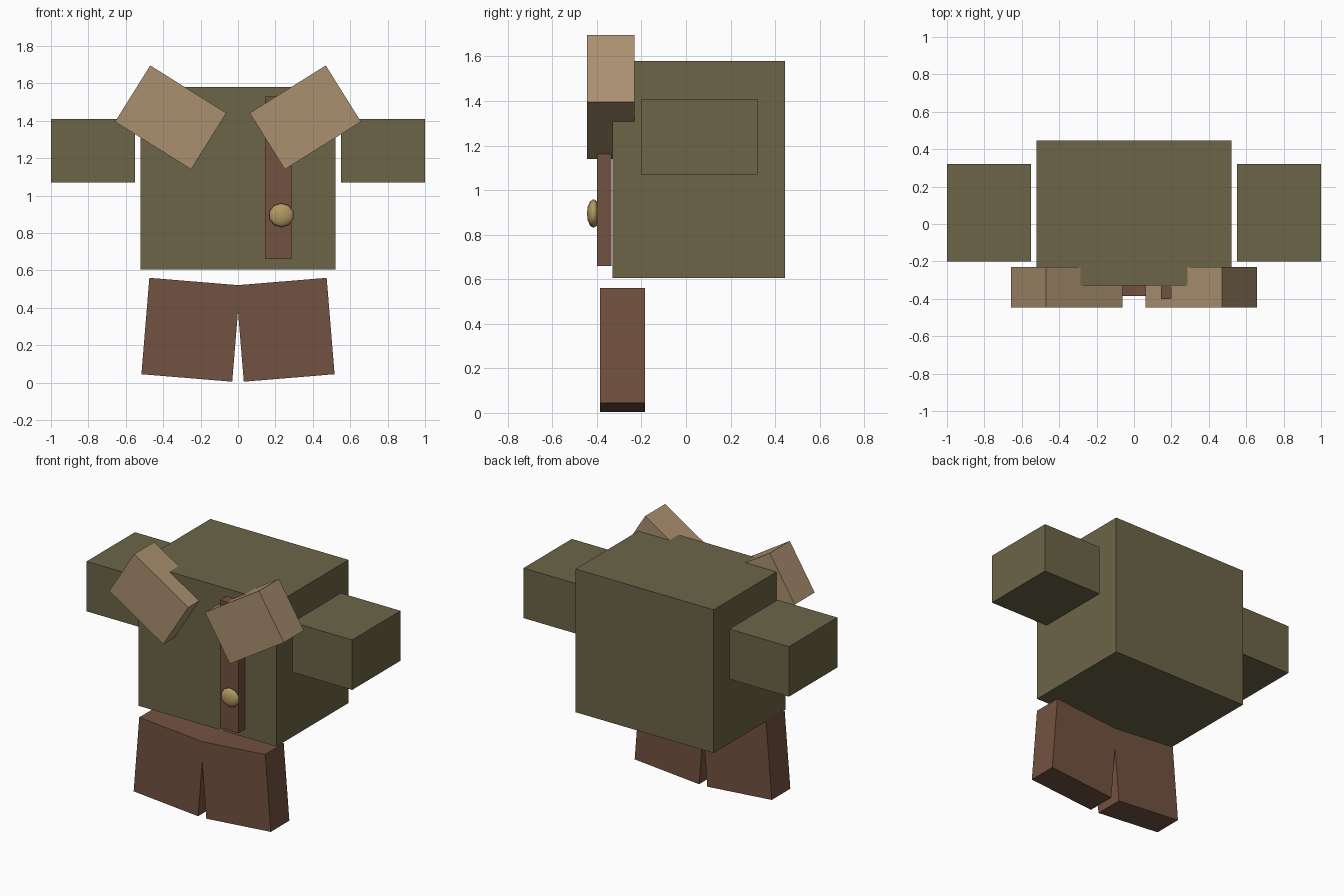
import bpy
from math import radians, pi

if "Cube" in bpy.data.objects:
    bpy.data.objects.remove(bpy.data.objects["Cube"])


def material(name, rgb):
    mat = bpy.data.materials.new(name)
    mat.diffuse_color = (*rgb, 1)
    mat.use_nodes = True
    mat.node_tree.nodes["Principled BSDF"].inputs["Base Color"].default_value = mat.diffuse_color
    return mat


olive = material("olive_cloth", (0.15, 0.13, 0.065))
tan = material("tan_cloth", (0.40, 0.28, 0.16))
brown = material("brown_cloth", (0.17, 0.085, 0.052))
brass = material("brass", (0.45, 0.32, 0.12))


def box(name, center, size, mat, tilt=0):
    """Box tilted about the front-back axis."""
    bpy.ops.mesh.primitive_cube_add(size=1, location=center,
                                    rotation=(0, radians(tilt), 0))
    ob = bpy.context.object
    ob.name = name
    ob.scale = size
    ob.data.materials.append(mat)
    return ob


# Coat body
box("coat_body", (0, 0.058, 1.093), (1.04, 0.775, 0.975), olive)

# Paired parts
for side, s in (("left", -1), ("right", 1)):
    box(side + "_sleeve", (s * 0.775, 0.06, 1.24), (0.45, 0.52, 0.34), olive)
    box(side + "_lapel", (s * 0.36, -0.338, 1.418), (0.48, 0.215, 0.355), tan, -32 * s)
    box(side + "_trouser_leg", (s * 0.2525, -0.285, 0.2825), (0.487, 0.2, 0.517), brown, -4.7 * s)

# Front strap
box("strap", (0.215, -0.367, 1.095), (0.14, 0.066, 0.87), brown)

# Flattened round button
bpy.ops.mesh.primitive_uv_sphere_add(segments=10, ring_count=6, radius=1,
                                     location=(0.232, -0.415, 0.895),
                                     rotation=(pi / 2, 0, 0))
button = bpy.context.object
button.name = "button"
button.scale = (0.068, 0.064, 0.03)
button.data.materials.append(brass)
bpy.ops.object.shade_smooth()
